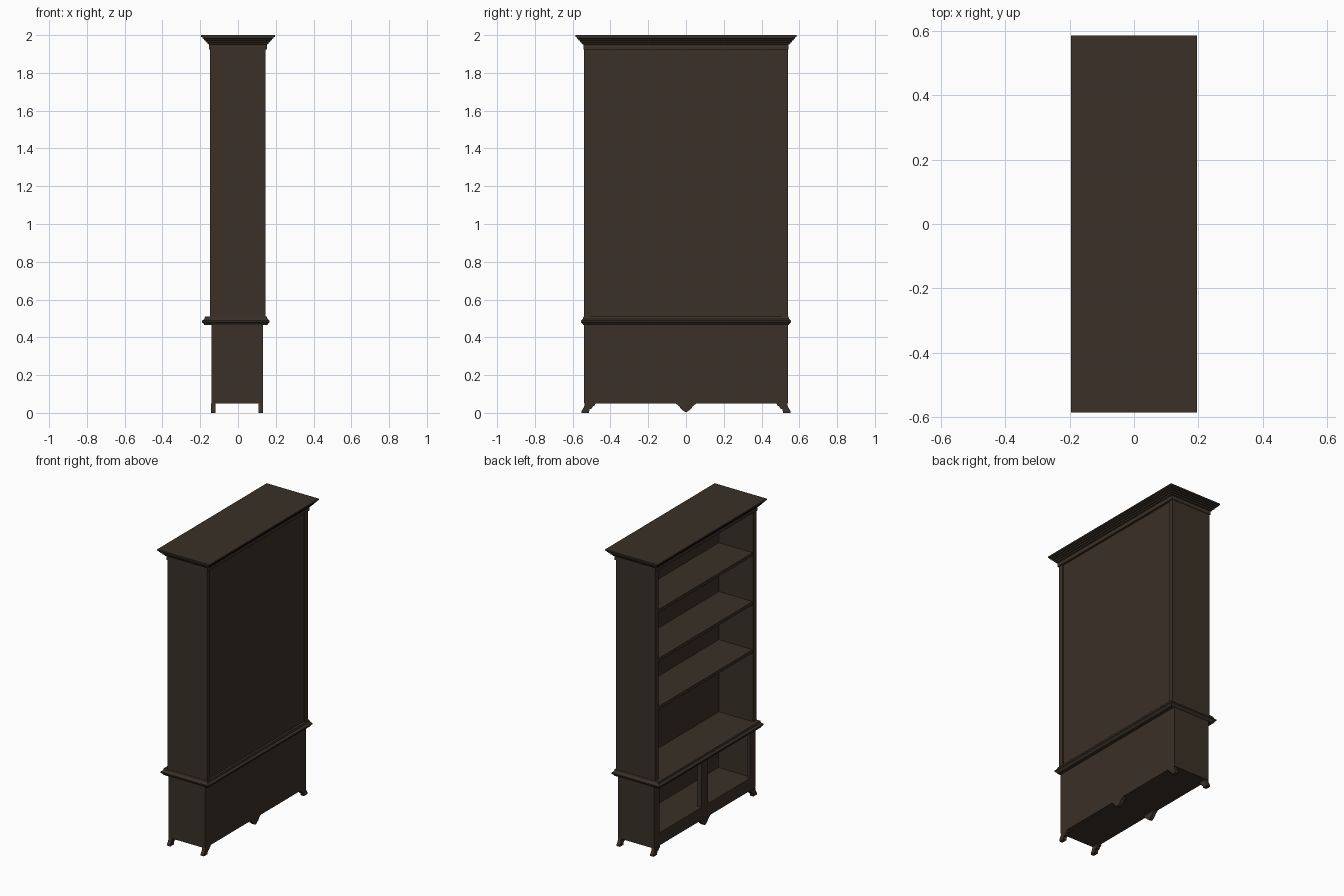
import bpy, bmesh

if "Cube" in bpy.data.objects:
    bpy.data.objects.remove(bpy.data.objects["Cube"])

wood = bpy.data.materials.new("dark_brown_wood")
wood.diffuse_color = (0.042, 0.030, 0.020, 1)
wood.use_nodes = True
wood.node_tree.nodes["Principled BSDF"].inputs["Base Color"].default_value = wood.diffuse_color


def finish(name, bm):
    bmesh.ops.recalc_face_normals(bm, faces=bm.faces[:])
    me = bpy.data.meshes.new(name)
    bm.to_mesh(me)
    bm.free()
    me.materials.append(wood)
    ob = bpy.data.objects.new(name, me)
    bpy.context.collection.objects.link(ob)
    return ob


def rings(name, levels):
    """Stack of rectangles (z, x_min, x_max, half_y) joined into a moulding."""
    bm = bmesh.new()
    loops = []
    for z, x0, x1, y in levels:
        loops.append([bm.verts.new(p) for p in
                      ((x0, -y, z), (x1, -y, z), (x1, y, z), (x0, y, z))])
    for a, b in zip(loops, loops[1:]):
        for i in range(4):
            j = (i + 1) % 4
            bm.faces.new((a[i], a[j], b[j], b[i]))
    bm.faces.new(loops[0])
    bm.faces.new(loops[-1])
    return finish(name, bm)


def box(name, x0, x1, y0, y1, z0, z1):
    bm = bmesh.new()
    bmesh.ops.create_cube(bm, size=1)
    for v in bm.verts:
        v.co = ((x0, x1)[v.co.x > 0], (y0, y1)[v.co.y > 0], (z0, z1)[v.co.z > 0])
    return finish(name, bm)


def plate(name, outline, x0, x1):
    """Outline in (y, z) extruded along x."""
    bm = bmesh.new()
    face = bm.faces.new([bm.verts.new((x0, y, z)) for y, z in outline])
    ext = bmesh.ops.extrude_face_region(bm, geom=[face])["geom"]
    for v in ext:
        if isinstance(v, bmesh.types.BMVert):
            v.co.x = x1
    return finish(name, bm)


# crown: stepped cornice growing outward
steps = [(1.925, 0.0), (1.950, 0.0), (1.953, 0.008), (1.961, 0.010),
         (1.963, 0.017), (1.971, 0.019), (1.973, 0.026), (1.980, 0.028),
         (1.982, 0.034), (1.989, 0.036), (1.991, 0.042), (2.0, 0.042)]
rings("crown_moulding", [(z, -0.153 - o, 0.153 + o, 0.543 + o) for z, o in steps])

# waist moulding and counter board
rings("waist_board", [(0.465, -0.178, 0.155, 0.543), (0.473, -0.182, 0.160, 0.548),
                      (0.480, -0.190, 0.168, 0.556), (0.488, -0.190, 0.168, 0.556),
                      (0.498, -0.178, 0.156, 0.546), (0.510, -0.175, 0.153, 0.543)])

# upper case
for s, side in ((-1, "left"), (1, "right")):
    y0, y1 = sorted((s * 0.505, s * 0.54))
    box("upper_side_" + side, -0.148, 0.145, y0, y1, 0.51, 1.925)
box("upper_back", 0.108, 0.138, -0.505, 0.505, 0.51, 1.925)
for i, z in enumerate((0.975, 1.30, 1.63)):
    box("shelf_%d" % (i + 1), -0.145, 0.108, -0.505, 0.505, z, z + 0.022)

# base cabinet
for s, side in ((-1, "left"), (1, "right")):
    y0, y1 = sorted((s * 0.50, s * 0.54))
    box("base_side_" + side, -0.14, 0.132, y0, y1, 0.05, 0.467)
    y0, y1 = sorted((s * 0.485, s * 0.50))
    box("base_stile_" + side, -0.14, -0.115, y0, y1, 0.05, 0.467)
box("base_back", 0.108, 0.132, -0.50, 0.50, 0.05, 0.467)
box("base_floor", -0.14, 0.108, -0.50, 0.50, 0.05, 0.135)
box("base_top_rail", -0.14, -0.115, -0.485, 0.485, 0.445, 0.467)
box("centre_post", -0.14, -0.11, -0.033, 0.033, 0.135, 0.467)

# feet and centre pendants, front and back
foot = [(0.535, 0.05), (0.541, 0.03), (0.552, 0.012), (0.552, 0.0), (0.515, 0.0),
        (0.510, 0.02), (0.498, 0.024), (0.492, 0.036), (0.482, 0.04), (0.480, 0.05)]
half = [(0.055, 0.05), (0.046, 0.043), (0.036, 0.036), (0.030, 0.025),
        (0.015, 0.012), (0.006, 0.006)]
pendant = half + [(-y, z) for y, z in reversed(half)]
for x0, x1, end in ((-0.143, -0.119, "front"), (0.108, 0.132, "back")):
    for s, side in ((-1, "left"), (1, "right")):
        plate("foot_%s_%s" % (end, side), [(s * y, z) for y, z in foot], x0, x1)
    plate("pendant_" + end, pendant, x0, x1)
